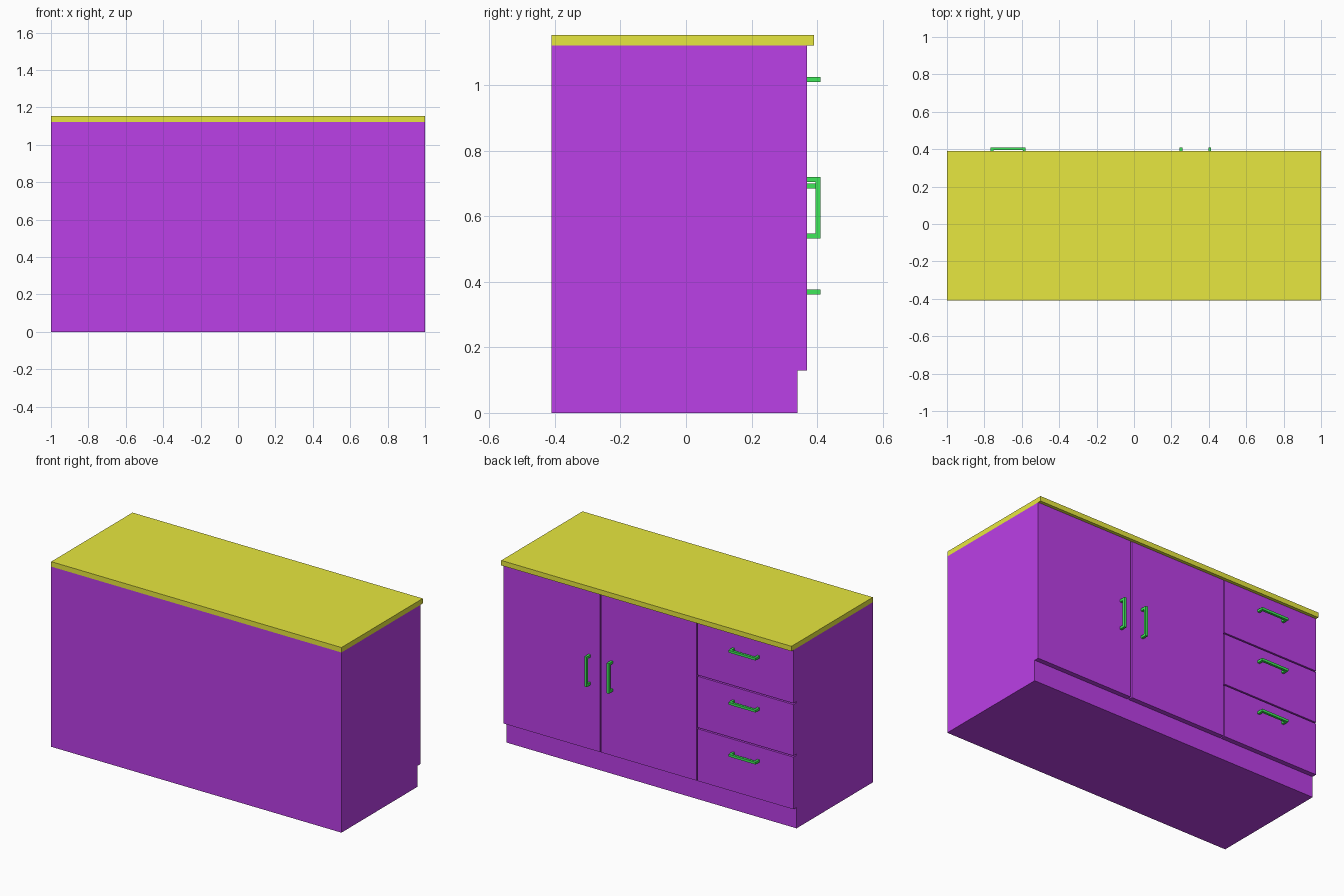
import bpy, bmesh
from mathutils import Matrix, Vector

if "Cube" in bpy.data.objects:
    bpy.data.objects.remove(bpy.data.objects["Cube"])


def material(name, rgb):
    m = bpy.data.materials.new(name)
    m.diffuse_color = (*rgb, 1)
    m.use_nodes = True
    m.node_tree.nodes["Principled BSDF"].inputs["Base Color"].default_value = m.diffuse_color
    return m


PURPLE = material("purple_paint", (0.5, 0.05, 0.8))
YELLOW = material("yellow_top", (0.8, 0.8, 0.05))
GREEN = material("green_handle", (0.05, 0.8, 0.1))


def boxes(name, mat, *bounds):
    """One object from boxes given as (x0, x1, y0, y1, z0, z1)."""
    bm = bmesh.new()
    for x0, x1, y0, y1, z0, z1 in bounds:
        centre = Vector((x0 + x1, y0 + y1, z0 + z1)) / 2
        size = Matrix.Diagonal((x1 - x0, y1 - y0, z1 - z0, 1))
        bmesh.ops.create_cube(bm, size=1, matrix=Matrix.Translation(centre) @ size)
    mesh = bpy.data.meshes.new(name)
    bm.to_mesh(mesh)
    bm.free()
    mesh.materials.append(mat)
    obj = bpy.data.objects.new(name, mesh)
    bpy.context.collection.objects.link(obj)
    return obj


BACK, CARCASS, FACE, TIP = -0.41, 0.34, 0.37, 0.41
BASE, TOP, GAP = 0.13, 1.122, 0.004   # GAP is half the slot between fronts
SPLIT, MIDDLE = -0.336, 0.33          # drawer/door and door/door divisions


def front(name, x0, x1, z0, z1):
    boxes(name, PURPLE, (x0, x1, CARCASS, FACE, z0, z1))


def handle(name, x, z, upright, half=0.094, t=0.0075):
    """Square bar with two posts, centred on x, z."""
    def part(a0, a1, y0, y1):
        if upright:
            return (x - t, x + t, y0, y1, z + a0, z + a1)
        return (x + a0, x + a1, y0, y1, z - t, z + t)
    bar = TIP - 2 * t
    boxes(name, GREEN, part(-half, half, bar, TIP),
          part(-half, -half + 2 * t, FACE, bar),
          part(half - 2 * t, half, FACE, bar))


# Carcass with recessed plinth, and worktop
boxes("carcass", PURPLE, (-1, 1, BACK, CARCASS, 0, TOP))
boxes("worktop", YELLOW, (-1, 1, BACK, 0.39, TOP, 1.153))

# Three drawers
edges = (BASE - GAP, 0.459, 0.786, TOP + GAP)
for i, z in enumerate((0.369, 0.693, 1.017)):
    front(f"drawer_{i + 1}", -1, SPLIT - GAP, edges[i] + GAP, edges[i + 1] - GAP)
    handle(f"drawer_handle_{i + 1}", -0.673, z, False)

# Two doors with handles beside the middle split
front("door_inner", SPLIT + GAP, MIDDLE - GAP, BASE, TOP)
front("door_outer", MIDDLE + GAP, 1, BASE, TOP)
handle("door_handle_inner", 0.252, 0.626, True)
handle("door_handle_outer", 0.405, 0.626, True)
